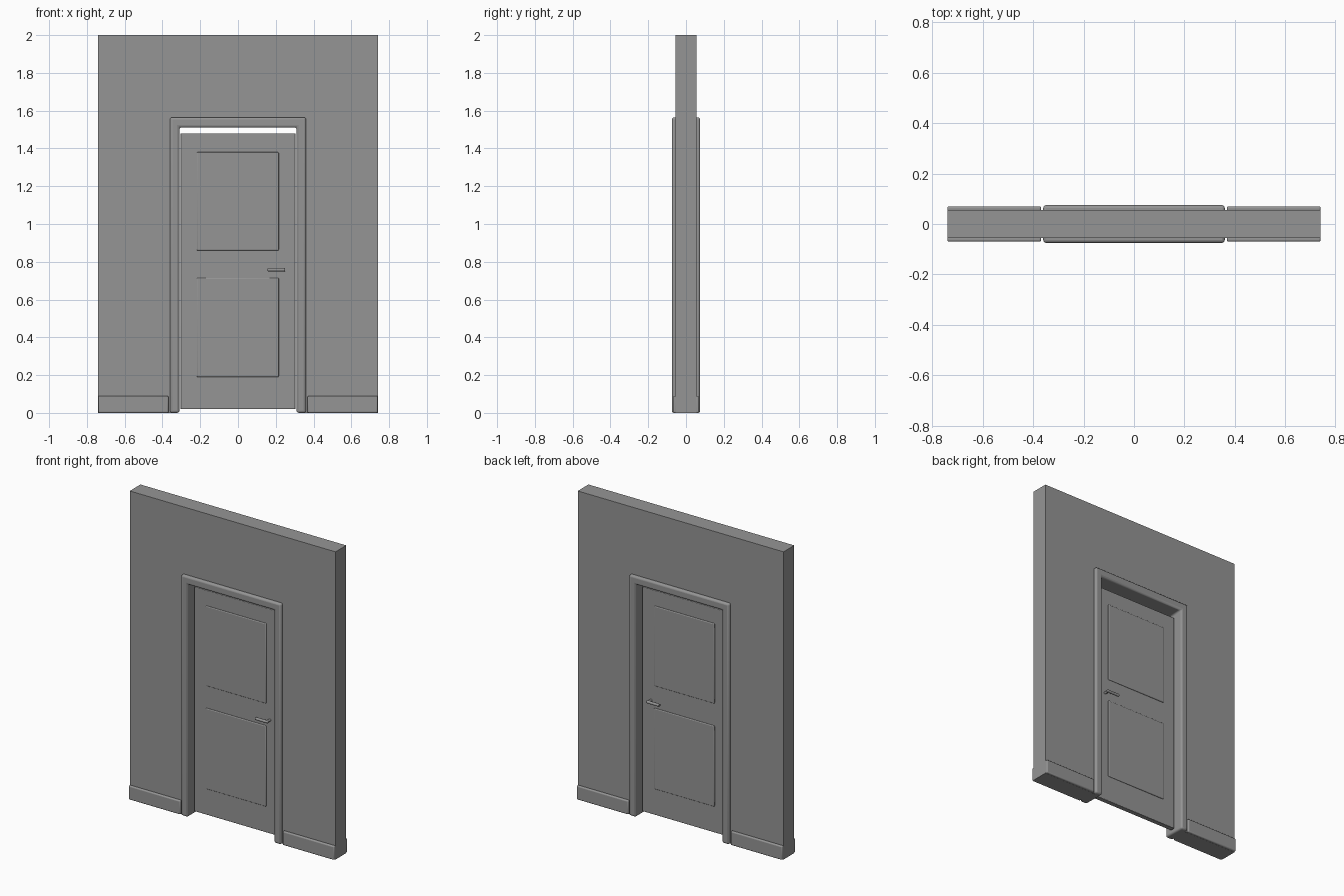
import bpy
import bmesh
import math
from mathutils import Matrix, Vector

old = bpy.data.objects.get("Cube")
if old:
    bpy.data.objects.remove(old, do_unlink=True)

GREY = (0.3, 0.3, 0.3, 1)
mat = bpy.data.materials.new("plain grey")
mat.use_nodes = True
mat.diffuse_color = GREY
mat.node_tree.nodes["Principled BSDF"].inputs["Base Color"].default_value = GREY


def finish(name, bm, bevel=0, segments=3):
    bmesh.ops.recalc_face_normals(bm, faces=bm.faces)
    mesh = bpy.data.meshes.new(name)
    bm.to_mesh(mesh)
    bm.free()
    mesh.materials.append(mat)
    obj = bpy.data.objects.new(name, mesh)
    bpy.context.collection.objects.link(obj)
    if bevel:
        mod = obj.modifiers.new("soft edges", "BEVEL")
        mod.width = bevel
        mod.segments = segments
        mod.limit_method = "ANGLE"
    bpy.ops.object.select_all(action="DESELECT")
    obj.select_set(True)
    bpy.context.view_layer.objects.active = obj
    bpy.ops.object.shade_smooth_by_angle(angle=math.radians(35))
    return obj


def box(name, x, y, z, bevel=0):
    bm = bmesh.new()
    size = [b - a for a, b in (x, y, z)]
    centre = [(a + b) / 2 for a, b in (x, y, z)]
    bmesh.ops.create_cube(bm, size=1, matrix=Matrix.Translation(centre) @ Matrix.Diagonal((*size, 1)))
    return finish(name, bm, bevel)


def portal(name, outer, top, inner, inner_top, depth, bevel=0):
    """Upside-down U shape, extruded through the wall depth."""
    outline = [(-outer, 0), (-outer, top), (outer, top), (outer, 0),
               (inner, 0), (inner, inner_top), (-inner, inner_top), (-inner, 0)]
    bm = bmesh.new()
    face = bm.faces.new([bm.verts.new((x, -depth, z)) for x, z in outline])
    grown = bmesh.ops.extrude_face_region(bm, geom=[face])["geom"]
    verts = [v for v in grown if isinstance(v, bmesh.types.BMVert)]
    bmesh.ops.translate(bm, vec=(0, 2 * depth, 0), verts=verts)
    return finish(name, bm, bevel)


def rod(name, start, end, radius, bevel=0):
    start, end = Vector(start), Vector(end)
    way = end - start
    turn = way.to_track_quat("Z", "Y").to_matrix().to_4x4()
    bm = bmesh.new()
    bmesh.ops.create_cone(bm, cap_ends=True, segments=16, radius1=radius, radius2=radius,
                          depth=way.length, matrix=Matrix.Translation((start + end) / 2) @ turn)
    return finish(name, bm, bevel, 2)


# Wall with its doorway, and the frame lining it
portal("wall", 0.74, 2.0, 0.33, 1.535, 0.055)
portal("door_frame", 0.36, 1.565, 0.31, 1.512, 0.075, 0.012)

# Door leaf
box("door", (-0.304, 0.304), (-0.016, 0.016), (0.02, 1.48), 0.004)

for face, s in (("front", -1), ("back", 1)):
    # Skirting boards
    for side, m in (("left", 1), ("right", -1)):
        box(f"{face}_skirting_{side}", sorted((m * 0.368, m * 0.74)),
            sorted((s * 0.05, s * 0.07)), (0, 0.09), 0.007)

    # Raised door panels
    for part, z in (("upper", (0.86, 1.38)), ("lower", (0.19, 0.715))):
        box(f"{face}_{part}_panel", (-0.218, 0.216), sorted((s * 0.01, s * 0.022)), z, 0.005)

    # Lever handle
    rod(f"{face}_handle_stem", (0.24, s * 0.012, 0.758), (0.24, s * 0.046, 0.758), 0.008)
    rod(f"{face}_handle_lever", (0.157, s * 0.046, 0.758), (0.25, s * 0.046, 0.758), 0.009, 0.004)
